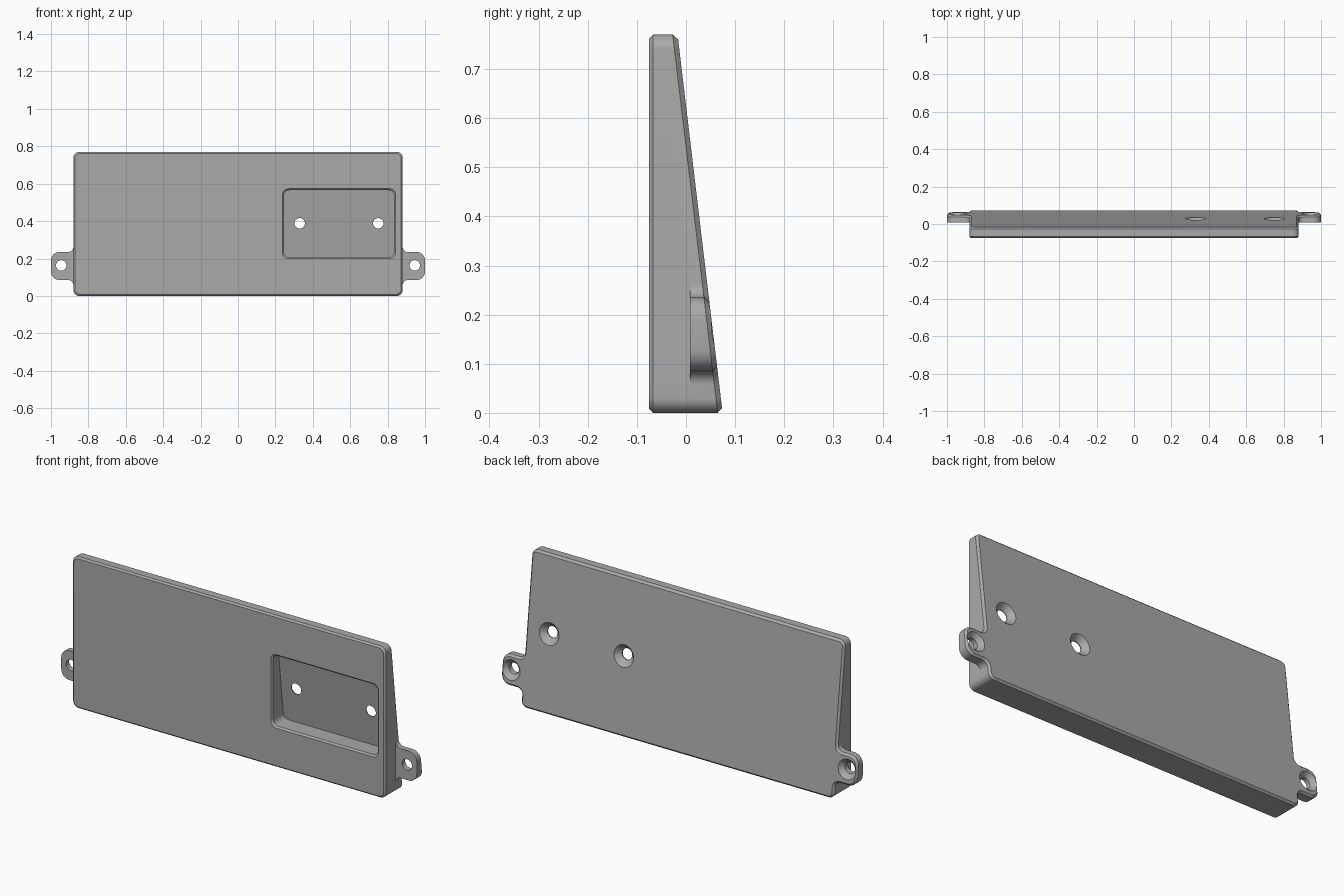
import bpy, bmesh, math
from mathutils import Vector

cube = bpy.data.objects.get("Cube")
if cube:
    bpy.data.objects.remove(cube, do_unlink=True)

W, H, FRONT, EAR_FRONT, CHAMFER = 0.88, 0.77, -0.075, 0.008, 0.01

grey = bpy.data.materials.new("plain grey")
grey.use_nodes = True
colour = (0.4, 0.4, 0.4, 1)
grey.diffuse_color = colour
grey.node_tree.nodes["Principled BSDF"].inputs["Base Color"].default_value = colour


def back(offset=0.0):
    """Depth of the sloping back at a height, shifted by an offset."""
    return lambda z: 0.0745 - 0.119 * z + offset


def flat(y):
    return lambda z: y


def rounded(corners, steps=8):
    """Round every right-angled (x, z, radius) corner, inner or outer."""
    points = []
    for i, (x, z, r) in enumerate(corners):
        p = Vector((x, z))
        a = (Vector(corners[i - 1][:2]) - p).normalized()
        b = (Vector(corners[(i + 1) % len(corners)][:2]) - p).normalized()
        for k in range(steps + 1):
            t = math.pi / 2 * k / steps
            points.append(p + r * (a + b) - r * (b * math.cos(t) + a * math.sin(t)))
    return points


def rectangle(x0, x1, z0, z1, r):
    return rounded([(x0, z0, r), (x1, z0, r), (x1, z1, r), (x0, z1, r)])


def grow(points, amount):
    """Move the outline of a rectangle out (or in) by an amount."""
    xs, zs = [p.x for p in points], [p.y for p in points]
    c = Vector(((min(xs) + max(xs)) / 2, (min(zs) + max(zs)) / 2))
    sx = 1 + 2 * amount / (max(xs) - min(xs))
    sz = 1 + 2 * amount / (max(zs) - min(zs))
    return [Vector((c.x + (p.x - c.x) * sx, c.y + (p.y - c.y) * sz)) for p in points]


def inset(points, amount):
    """Offset an outline inwards along its vertex normals."""
    result = []
    for i, p in enumerate(points):
        before = (p - points[i - 1]).normalized()
        after = (points[(i + 1) % len(points)] - p).normalized()
        t = (before + after).normalized()
        result.append(p + amount * Vector((-t.y, t.x)))
    return result


def loft(name, rings):
    """Skin a row of (outline, depth rule) rings and cap both ends."""
    bm = bmesh.new()
    loops = [[bm.verts.new((p.x, depth(p.y), p.y)) for p in pts] for pts, depth in rings]
    n = len(loops[0])
    for lo, hi in zip(loops, loops[1:]):
        for i in range(n):
            j = (i + 1) % n
            bm.faces.new((lo[i], lo[j], hi[j], hi[i]))
    bm.faces.new(loops[0])
    bm.faces.new(loops[-1])
    bmesh.ops.remove_doubles(bm, verts=bm.verts, dist=0.0001)
    bmesh.ops.recalc_face_normals(bm, faces=bm.faces)
    mesh = bpy.data.meshes.new(name)
    bm.to_mesh(mesh)
    bm.free()
    mesh.materials.append(grey)
    obj = bpy.data.objects.new(name, mesh)
    bpy.context.collection.objects.link(obj)
    return obj


# Wedge body with a mounting ear on each side
right = [(W, 0, 0.03), (W, 0.085, 0.028), (1, 0.085, 0.045),
         (1, 0.235, 0.045), (W, 0.235, 0.028), (W, H, 0.03)]
outline = rounded(right + [(-x, z, r) for x, z, r in reversed(right)])
body_outline = [Vector((max(-W, min(W, p.x)), p.y)) for p in outline]


def step(z):
    return min(EAR_FRONT, back(-CHAMFER)(z))


plate = loft("wedge_plate", [
    (grow(body_outline, -0.008), flat(FRONT)),
    (body_outline, flat(FRONT + 0.008)),
    (body_outline, step),
    (outline, step),
    (outline, back(-CHAMFER)),
    (inset(outline, CHAMFER), back()),
])

# Recessed pocket in the front, its floor parallel to the back
pocket = rectangle(0.245, 0.835, 0.207, 0.565, 0.03)
cutters = [loft("pocket_cutter", [
    (grow(pocket, 0.018), flat(FRONT - 0.01)),
    (pocket, flat(FRONT + 0.008)),
    (pocket, back(-0.032)),
])]


# Countersunk screw holes
def screw_hole(x, z, head):
    def circle(r):
        return rectangle(x - r, x + r, z - r, z + r, r)
    bore = 0.028
    return loft("screw_hole_cutter", [
        (circle(bore), flat(-0.2)),
        (circle(bore), back(bore - head)),
        (circle(head + 0.01), back(0.01)),
    ])


for x, z, head in ((-0.945, 0.163, 0.05), (0.945, 0.163, 0.05),
                   (0.33, 0.388, 0.055), (0.75, 0.388, 0.055)):
    cutters.append(screw_hole(x, z, head))

# Cut the openings and tidy up
bpy.context.view_layer.objects.active = plate
for cutter in cutters:
    cutter.hide_render = True
    mod = plate.modifiers.new("cut", "BOOLEAN")
    mod.operation = "DIFFERENCE"
    mod.solver = "EXACT"
    mod.object = cutter
    bpy.ops.object.modifier_apply(modifier=mod.name)
for cutter in cutters:
    bpy.data.objects.remove(cutter, do_unlink=True)

bpy.ops.object.select_all(action="DESELECT")
plate.select_set(True)
bpy.ops.object.shade_smooth_by_angle(angle=math.radians(30))
